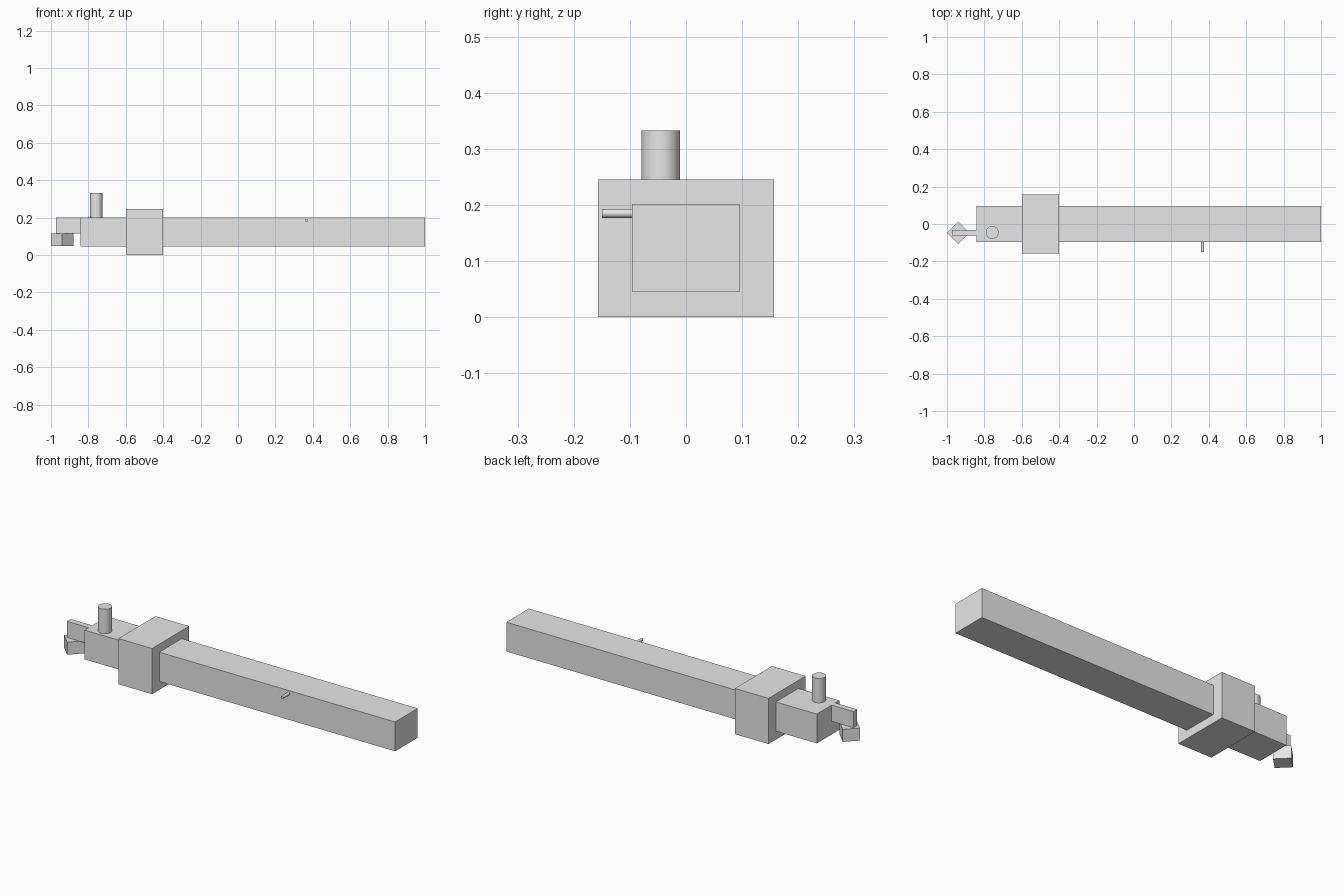
import bpy
from math import radians, sqrt

cube = bpy.data.objects.get("Cube")
if cube:
    bpy.data.objects.remove(cube, do_unlink=True)

GREY = (0.8, 0.8, 0.8, 1)
grey = bpy.data.materials.new("plain grey")
grey.use_nodes = True
grey.diffuse_color = GREY
grey.node_tree.nodes["Principled BSDF"].inputs["Base Color"].default_value = GREY


def finish(name):
    obj = bpy.context.object
    obj.name = name
    obj.data.materials.append(grey)
    return obj


def box(name, low, high, turn=0):
    """Box between two corners, turned about its own vertical axis."""
    center = [(a + b) / 2 for a, b in zip(low, high)]
    bpy.ops.mesh.primitive_cube_add(size=1, location=center)
    obj = finish(name)
    obj.scale = [b - a for a, b in zip(low, high)]
    obj.rotation_euler.z = radians(turn)


def rod(name, radius, length, center, tilt=0):
    bpy.ops.mesh.primitive_cylinder_add(vertices=48, radius=radius, depth=length,
                                        location=center, rotation=(radians(tilt), 0, 0))
    finish(name)
    bpy.ops.object.shade_smooth_by_angle()


# Long square beam and the block around it
box("beam", (-0.843, -0.096, 0.045), (1, 0.095, 0.202))
box("collar_block", (-0.6, -0.157, 0), (-0.4, 0.157, 0.245))

# Narrow arm at the end, carrying a diamond-turned tip
box("end_arm", (-0.972, -0.062, 0.115), (-0.843, -0.031, 0.202))
half = 0.06 / sqrt(2)
tip_x, tip_y = -0.94, -0.046
box("tip_block", (tip_x - half, tip_y - half, 0.048),
    (tip_x + half, tip_y + half, 0.115), turn=45)

# Upright post on the beam
rod("top_post", 0.034, 0.133, (-0.758, -0.045, 0.2665))

# Small pin on the front side
rod("side_pin", 0.008, 0.06, (0.367, -0.12, 0.185), tilt=90)
